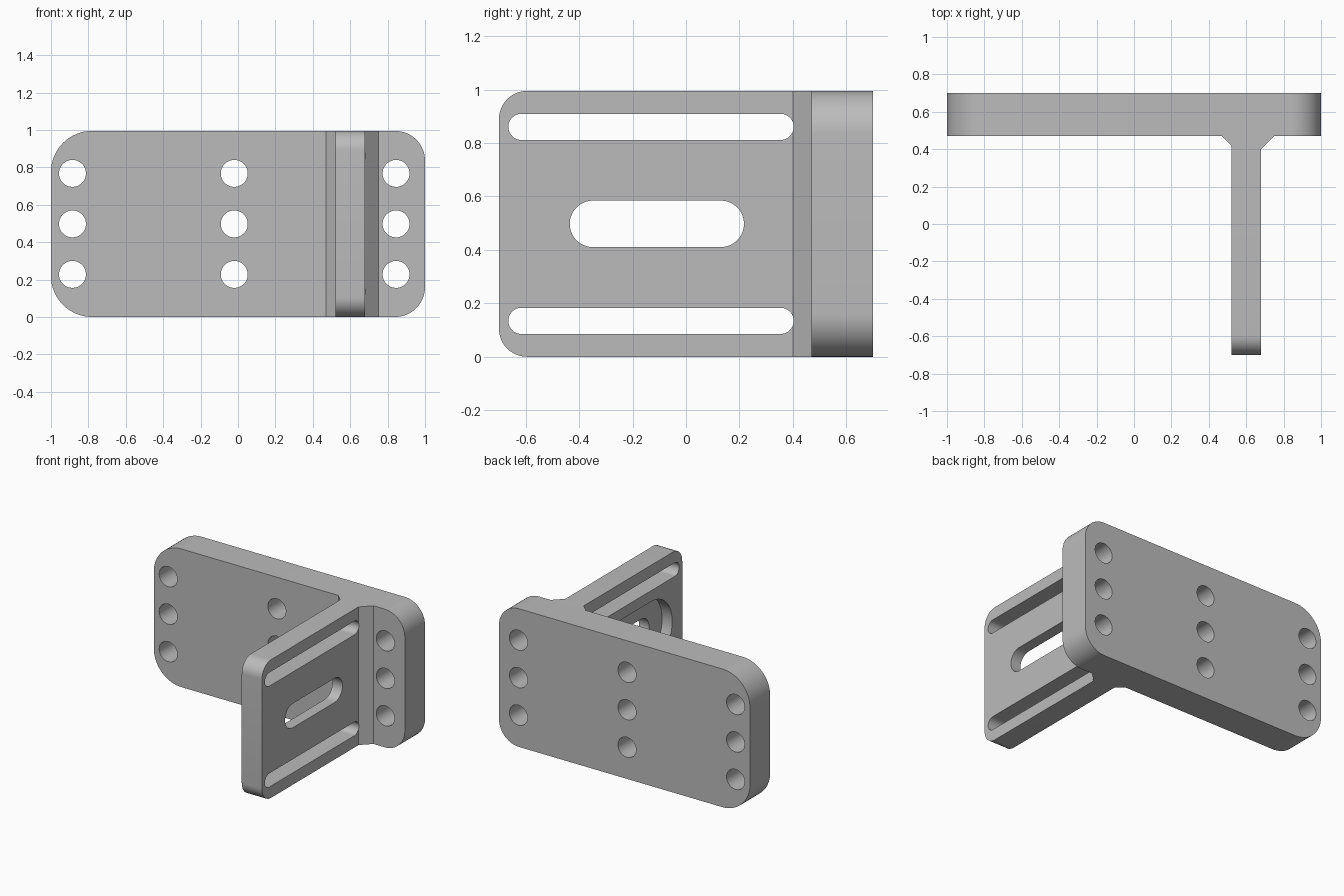
import bpy, bmesh
from math import radians, sin, cos

if "Cube" in bpy.data.objects:
    bpy.data.objects.remove(bpy.data.objects["Cube"], do_unlink=True)

H = 0.995              # height of both plates
BACK, FACE = 0.70, 0.47  # back and front of the mounting plate
MID = H / 2

grey = bpy.data.materials.new("machined_grey")
grey.use_nodes = True
colour = (0.5, 0.5, 0.5, 1)
grey.diffuse_color = colour
grey.node_tree.nodes["Principled BSDF"].inputs["Base Color"].default_value = colour


def arcs(*corners, steps=16):
    """Outline joining arcs given as (u, v, radius, start angle, sweep)."""
    points = []
    for u, v, r, start, sweep in corners:
        n = steps * sweep // 90
        count = n if sweep == 360 else n + 1
        for i in range(count):
            a = radians(start + sweep * i / n)
            points.append((u + r * cos(a), v + r * sin(a)))
    return points


def slot(u0, u1, v, r):
    """Stadium outline reaching from u0 to u1."""
    return arcs((u1 - r, v, r, -90, 180), (u0 + r, v, r, 90, 180))


def prism(name, outline, axis, lo, hi):
    """Extrude an outline along an axis, from lo to hi."""
    place = {"x": lambda u, v, w: (w, u, v),
             "y": lambda u, v, w: (u, w, v),
             "z": lambda u, v, w: (u, v, w)}[axis]
    bm = bmesh.new()
    face = bm.faces.new([bm.verts.new(place(u, v, lo)) for u, v in outline])
    grown = bmesh.ops.extrude_face_region(bm, geom=[face])["geom"]
    shift = place(0, 0, hi - lo)
    bmesh.ops.translate(bm, vec=shift, verts=[g for g in grown if isinstance(g, bmesh.types.BMVert)])
    bmesh.ops.recalc_face_normals(bm, faces=bm.faces)
    mesh = bpy.data.meshes.new(name)
    bm.to_mesh(mesh)
    bm.free()
    mesh.materials.append(grey)
    obj = bpy.data.objects.new(name, mesh)
    bpy.context.collection.objects.link(obj)
    return obj


def activate(obj):
    bpy.ops.object.select_all(action="DESELECT")
    obj.select_set(True)
    bpy.context.view_layer.objects.active = obj


def cut(target, cutters):
    """Subtract the cutters, then discard them."""
    activate(target)
    for cutter in cutters:
        mod = target.modifiers.new("cut", "BOOLEAN")
        mod.operation, mod.solver, mod.object = "DIFFERENCE", "EXACT", cutter
        bpy.ops.object.modifier_apply(modifier=mod.name)
        bpy.data.objects.remove(cutter, do_unlink=True)
    bpy.ops.object.shade_smooth_by_angle(angle=radians(30))


# Mounting plate: large corner radii at one end, smaller at the other
L, R = 0.22, 0.16
plate = prism("mounting_plate", arcs(
    (1 - R, R, R, -90, 90), (1 - R, H - R, R, 0, 90),
    (-1 + L, H - L, L, 90, 90), (-1 + L, L, L, 180, 90)), "y", FACE, BACK)

# Three columns of bolt holes
cut(plate, [prism("bolt_hole", arcs((x, MID + dz, 0.072, 0, 360)), "y", FACE - 0.1, BACK + 0.1)
            for x in (-0.885, -0.02, 0.845) for dz in (-0.27, 0, 0.27)])

# Upright arm with chamfered root
IN, OUT, TIP = 0.52, 0.68, -0.70
arm = prism("slotted_arm", [
    (IN, TIP), (OUT, TIP), (OUT, 0.40), (0.75, FACE),
    (0.47, FACE), (IN, 0.42)], "z", 0, H)

# Rounded free corners of the arm
bm = bmesh.new()
bm.from_mesh(arm.data)
tip_edges = [e for e in bm.edges
             if all(v.co.y < TIP + 0.01 for v in e.verts)
             and abs(e.verts[0].co.x - e.verts[1].co.x) > 0.1]
bmesh.ops.bevel(bm, geom=tip_edges, offset=0.105, segments=12, profile=0.5, affect="EDGES")
bm.to_mesh(arm.data)
bm.free()

# Long guide slots, central slot and its recess on the inner side
cut(arm, [
    prism("upper_slot", slot(-0.665, 0.403, MID + 0.363, 0.049), "x", 0.4, 0.8),
    prism("lower_slot", slot(-0.665, 0.403, MID - 0.363, 0.049), "x", 0.4, 0.8),
    prism("central_slot", slot(-0.435, 0.217, MID, 0.087), "x", 0.4, 0.8),
    prism("recess", slot(-0.585, 0.367, MID, 0.235), "x", 0.4, 0.60),
])
